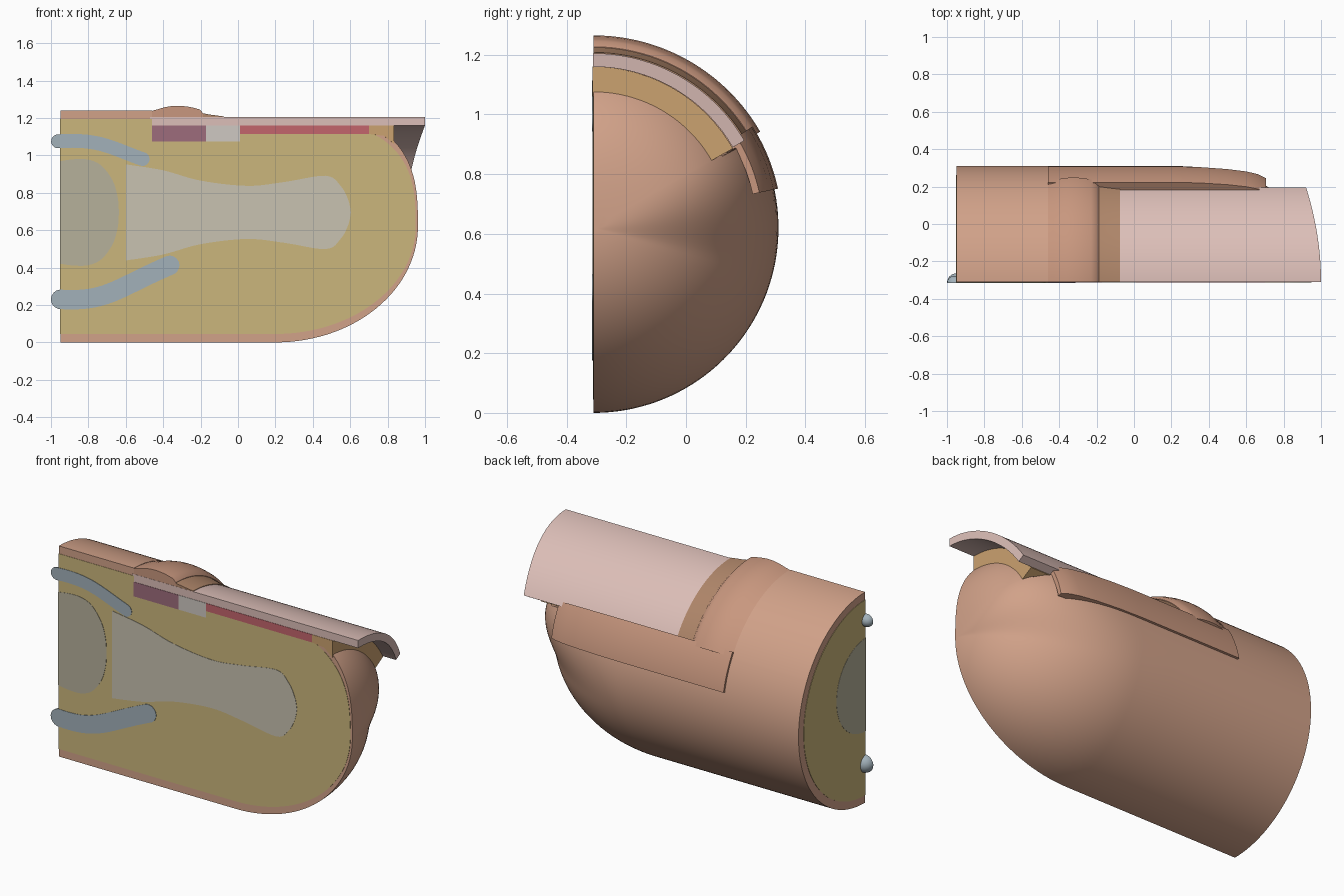
import bpy, bmesh
from math import sin, cos, radians, pi
from mathutils import Vector

if "Cube" in bpy.data.objects:
    bpy.data.objects.remove(bpy.data.objects["Cube"])

CUT = -0.31      # y of the section plane
AXIS = 0.62      # height of the finger axis
R = 0.62         # finger radius


def material(name, rgb):
    m = bpy.data.materials.new(name)
    m.diffuse_color = (*rgb, 1)
    m.use_nodes = True
    m.node_tree.nodes["Principled BSDF"].inputs["Base Color"].default_value = m.diffuse_color
    return m


SKIN = material("skin", (0.64, 0.36, 0.25))
FOLD = material("fold_skin", (0.58, 0.31, 0.21))
CUTICLE = material("cuticle_brown", (0.45, 0.25, 0.15))
FAT = material("fat_yellow", (0.60, 0.47, 0.20))
BONE = material("bone_grey", (0.58, 0.54, 0.44))
BONE2 = material("bone_dark", (0.47, 0.44, 0.33))
TENDON = material("tendon_blue", (0.36, 0.44, 0.49))
NAIL = material("nail_pink", (0.72, 0.52, 0.48))
MATRIX = material("matrix_purple", (0.34, 0.15, 0.20))
LUNULA = material("lunula_white", (0.62, 0.58, 0.54))
BED = material("bed_red", (0.55, 0.13, 0.15))
TAN = material("tan", (0.60, 0.36, 0.16))


def loft(name, rings, mat):
    """Closed solid through a list of closed loops."""
    bm = bmesh.new()
    vs = [[bm.verts.new(p) for p in ring] for ring in rings]
    n = len(vs[0])
    for a, b in zip(vs, vs[1:]):
        for i in range(n):
            j = (i + 1) % n
            bm.faces.new((a[i], a[j], b[j], b[i]))
    bm.faces.new(vs[0][::-1])
    bm.faces.new(vs[-1])
    bmesh.ops.recalc_face_normals(bm, faces=bm.faces)
    me = bpy.data.meshes.new(name)
    bm.to_mesh(me)
    bm.free()
    ob = bpy.data.objects.new(name, me)
    bpy.context.collection.objects.link(ob)
    me.materials.append(mat)
    bpy.ops.object.select_all(action='DESELECT')
    ob.select_set(True)
    bpy.context.view_layer.objects.active = ob
    bpy.ops.object.shade_smooth_by_angle(angle=radians(32))
    return ob


def polar(x, deg, r, proud=0.0, zc=AXIS):
    a = radians(deg)
    return Vector((x, CUT - proud + r * sin(a), zc + r * cos(a)))


# Finger body: half cylinder with a fuller upper tip and a recess for the nail
ANGLES = [60 * i / 24 for i in range(25)] + [61 + 119 * i / 48 for i in range(49)]


def body(name, x0, radius, length, recess, proud, mat):
    stations = [(x0, False), (-0.46, False), (-0.458, True), (-0.2, True), (0.0, True)]
    ts = [sin(pi / 2 * i / 30) for i in range(30)] + [0.9997]
    stations += [(0.2 + length * t, True) for t in ts]
    rings = []
    for x, cut in stations:
        t = max(0.0, (x - 0.2) / length)
        ring = []
        for a in ANGLES:
            s = min(1, max(0, (a - 60) / 45))
            n = 2.9 - 0.9 * s * s * (3 - 2 * s)
            r = radius * (1 - t ** n) ** (1 / n)
            if cut and a <= 60:
                r = min(r, recess)
            ring.append(polar(x, a, r, proud))
        rings.append(ring)
    loft(name, rings, mat)


body("finger_skin", -0.95, R, 0.762, 0.495, 0.0, SKIN)
body("fat_tissue", -0.952, R - 0.045, 0.75, 0.494, 0.002, FAT)


# Curved shells around the axis: stations are (x, inner radius, outer radius)
def shell(name, stations, a0, a1, mat, proud=0.0, bow=0.0):
    angs = [a0 + (a1 - a0) * i / 32 for i in range(33)]
    rings = []
    for k, (x, ri, ro) in enumerate(stations):
        b = bow if k == len(stations) - 1 else 0

        def px(a):
            return x - b * (sin(radians(a)) / sin(radians(a1))) ** 2
        rings.append([polar(px(a), a, ro, proud) for a in angs] +
                     [polar(px(a), a, ri, proud) for a in reversed(angs)])
    loft(name, rings, mat)


# Nail plate and the layers beneath it
shell("nail_plate", [(-0.47, 0.54, 0.585), (0.6, 0.54, 0.585), (1.0, 0.54, 0.585)],
      0, 60, NAIL, 0.001, bow=0.08)
shell("nail_matrix", [(-0.46, 0.455, 0.54), (-0.17, 0.455, 0.54)], 0, 60, MATRIX, 0.003)
shell("lunula", [(-0.17, 0.455, 0.54), (0.01, 0.455, 0.54)], 0, 60, LUNULA, 0.003)
shell("nail_bed", [(0.01, 0.494, 0.54), (0.7, 0.494, 0.54)], 0, 60, BED, 0.003)
shell("under_tip_seal", [(0.7, 0.494, 0.54), (0.78, 0.485, 0.54), (0.835, 0.44, 0.54)],
      0, 60.5, TAN, 0.003)

# Skin folds around the nail
bump = [(-0.46, 0.618), (-0.43, 0.626), (-0.39, 0.638), (-0.35, 0.644), (-0.31, 0.645),
        (-0.27, 0.641), (-0.23, 0.633), (-0.205, 0.625), (-0.188, 0.607)]
shell("proximal_fold", [(x, 0.583, r) for x, r in bump], 0, 60, FOLD)
shell("cuticle", [(-0.2, 0.582, 0.607), (-0.15, 0.582, 0.598), (-0.075, 0.582, 0.588)],
      0, 59, CUTICLE)
lateral = [(-0.46, 0.55, 0.632), (0.2, 0.55, 0.632), (0.35, 0.55, 0.628), (0.5, 0.55, 0.617),
           (0.6, 0.55, 0.604), (0.66, 0.548, 0.59), (0.705, 0.545, 0.568)]
shell("lateral_fold", lateral, 57.5, 78, FOLD)


# Bones: half turned solids, profile points are (x, radius)
def bone(name, profile, zc, mat, proud):
    def smooth(k, t):
        p = [Vector(profile[min(max(k + d, 0), len(profile) - 1)]) for d in (-1, 0, 1, 2)]
        return 0.5 * (2 * p[1] + (p[2] - p[0]) * t + (2 * p[0] - 5 * p[1] + 4 * p[2] - p[3]) * t * t
                      + (3 * p[1] - p[0] - 3 * p[2] + p[3]) * t ** 3)
    pts = [smooth(k, i / 6) for k in range(len(profile) - 1) for i in range(6)]
    pts.append(Vector(profile[-1]))
    loft(name, [[polar(x, 180 * i / 32, max(r, 0.004), proud, zc) for i in range(33)]
                for x, r in pts], mat)


bone("distal_bone", [(-0.6, 0.257), (-0.4, 0.225), (-0.2, 0.17), (0.05, 0.142), (0.25, 0.163),
                     (0.47, 0.196), (0.55, 0.14), (0.59, 0.065), (0.603, 0.004)],
     0.695, BONE, 0.004)
bone("middle_bone", [(-0.953, 0.274), (-0.88, 0.284), (-0.8, 0.282), (-0.73, 0.25),
                     (-0.67, 0.17), (-0.643, 0.08), (-0.637, 0.004)], 0.695, BONE2, 0.004)


# Tendons: half tubes with rounded ends along a spline in the section plane
def tendon(name, path, rad):
    p = [Vector((x, CUT - 0.005, z)) for x, z in path]
    a, b, c, d = p
    line = []
    for i in range(25):
        t = i / 24
        line.append(a * (1 - t) ** 3 + b * 3 * t * (1 - t) ** 2 + c * 3 * t * t * (1 - t) + d * t ** 3)
    tan0, tan1 = (b - a).normalized(), (d - c).normalized()
    caps = [radians(v) for v in (88, 70, 50, 30, 12)]
    st = [(a - tan0 * rad * sin(v), tan0, rad * cos(v)) for v in caps]
    for i, q in enumerate(line):
        t = (line[min(i + 1, 24)] - line[max(i - 1, 0)]).normalized()
        st.append((q, t, rad))
    st += [(d + tan1 * rad * sin(v), tan1, rad * cos(v)) for v in reversed(caps)]
    rings = []
    for q, t, r in st:
        up = Vector((-t.z, 0, t.x))
        rings.append([q + up * r * cos(pi * i / 16) + Vector((0, r * sin(pi * i / 16), 0))
                      for i in range(17)])
    loft(name, rings, TENDON)


tendon("extensor_tendon", [(-0.962, 1.075), (-0.74, 1.09), (-0.68, 1.04), (-0.51, 0.98)], 0.037)
tendon("flexor_tendon", [(-0.948, 0.23), (-0.70, 0.215), (-0.65, 0.29), (-0.365, 0.412)], 0.052)
